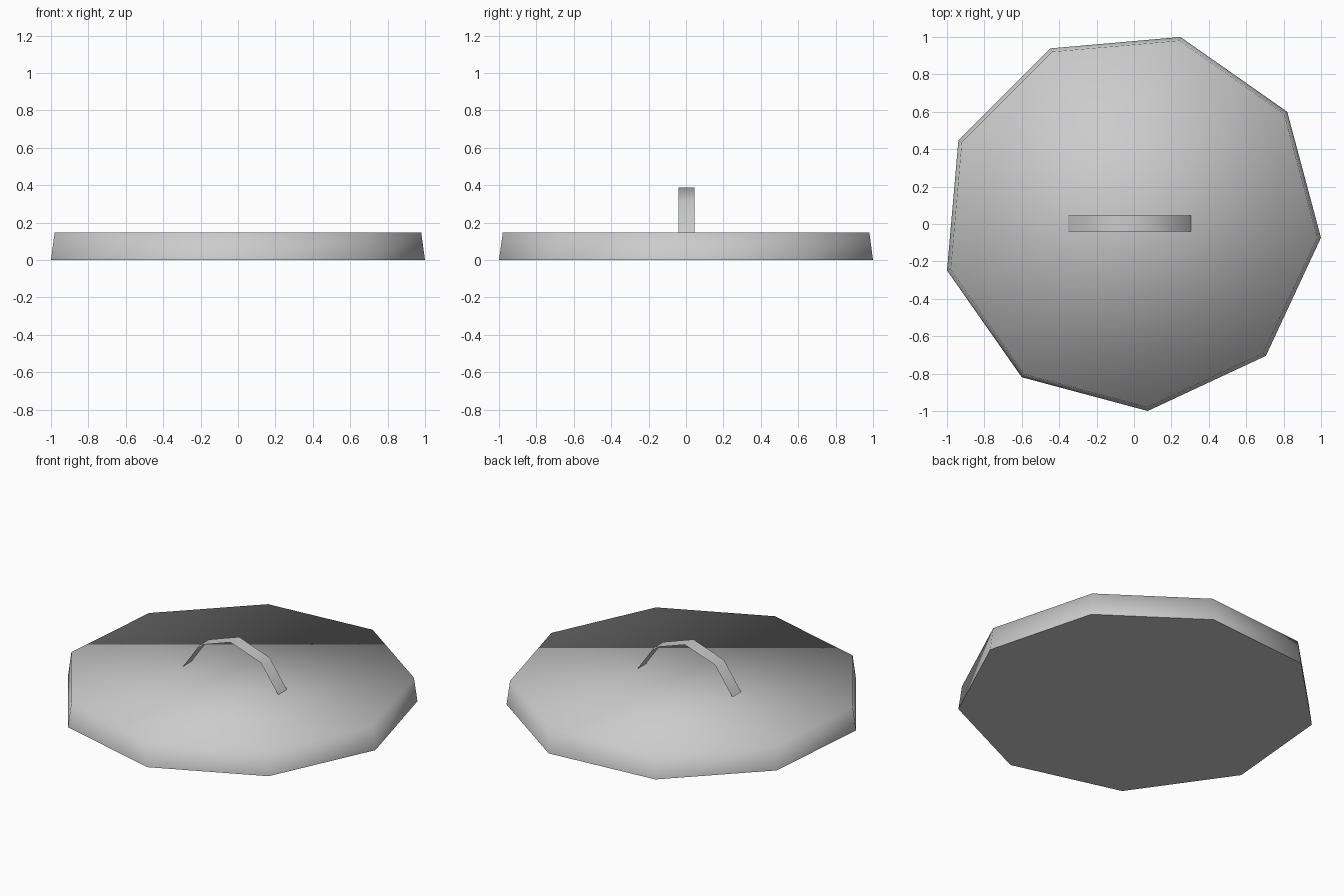
import bpy
import bmesh
from math import radians, cos, sin

cube = bpy.data.objects.get("Cube")
if cube:
    bpy.data.objects.remove(cube, do_unlink=True)

SIDES = 9
HEIGHT = 0.147

grey = bpy.data.materials.new("plain_grey")
grey.use_nodes = True
grey.diffuse_color = (0.6, 0.6, 0.6, 1)
grey.node_tree.nodes["Principled BSDF"].inputs["Base Color"].default_value = grey.diffuse_color


def finish(name, bm, location):
    """Turn a bmesh into a smooth shaded object."""
    for face in bm.faces:
        face.smooth = True
    mesh = bpy.data.meshes.new(name)
    bm.to_mesh(mesh)
    bm.free()
    mesh.materials.append(grey)
    obj = bpy.data.objects.new(name, mesh)
    obj.location = location
    bpy.context.collection.objects.link(obj)
    return obj


def ring(bm, radius, z):
    angles = [radians(35 + 360 * i / SIDES) for i in range(SIDES)]
    return [bm.verts.new((radius * cos(a), radius * sin(a), z)) for a in angles]


# Lid: a low nine-sided disc, slightly tapered, soft at the top rim
bm = bmesh.new()
lower = ring(bm, 1.019, 0)
upper = ring(bm, 0.999, HEIGHT)
for i in range(SIDES):
    j = (i + 1) % SIDES
    bm.faces.new((lower[i], lower[j], upper[j], upper[i]))
bm.faces.new(upper)
base = bm.faces.new(lower[::-1])
for edge in base.edges:
    edge.smooth = False
finish("lid", bm, (-0.0155, 0.0155, 0))

# Handle: a thin arched strap, open at the sides
arch = [(-0.329, HEIGHT), (-0.21, 0.315), (0, 0.387), (0.21, 0.315), (0.329, HEIGHT)]
bm = bmesh.new()
front, back = [[bm.verts.new((x, y, z)) for x, z in arch] for y in (-0.043, 0.043)]
for i in range(len(arch) - 1):
    bm.faces.new((front[i], front[i + 1], back[i + 1], back[i]))
finish("handle", bm, (-0.024, 0.003, 0))
